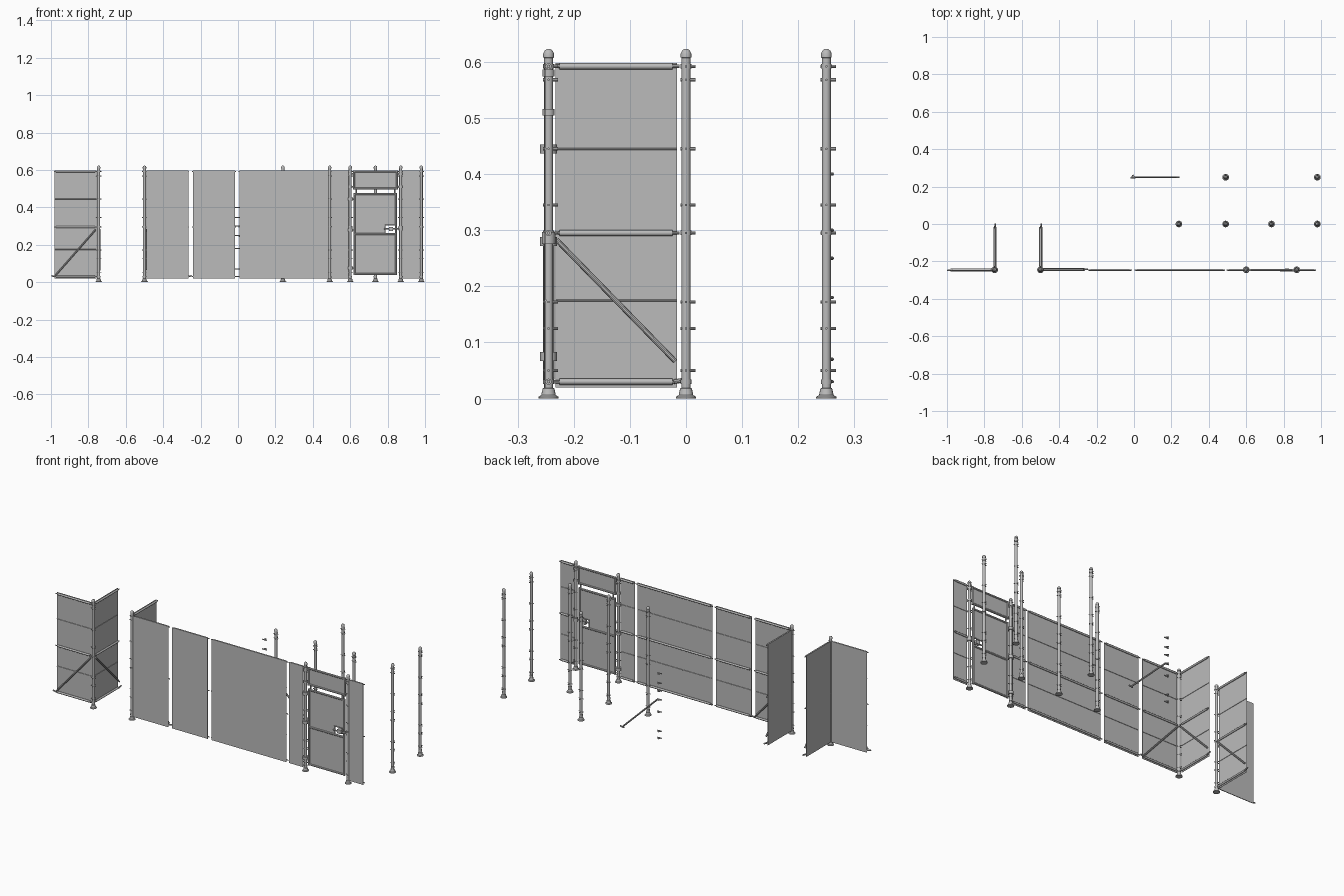
import bpy, bmesh, math
from mathutils import Vector, Matrix

if "Cube" in bpy.data.objects:
    bpy.data.objects.remove(bpy.data.objects["Cube"])

grey = bpy.data.materials.new("galvanised grey")
grey.diffuse_color = (0.5, 0.5, 0.5, 1)
grey.use_nodes = True
grey.node_tree.nodes["Principled BSDF"].inputs["Base Color"].default_value = grey.diffuse_color


def finish(name, bm):
    """Turn a bmesh into a named, shaded object."""
    bmesh.ops.recalc_face_normals(bm, faces=bm.faces)
    me = bpy.data.meshes.new(name)
    bm.to_mesh(me)
    bm.free()
    me.materials.append(grey)
    ob = bpy.data.objects.new(name, me)
    bpy.context.collection.objects.link(ob)
    bpy.context.view_layer.objects.active = ob
    ob.select_set(True)
    bpy.ops.object.shade_smooth_by_angle(angle=math.radians(35))
    ob.select_set(False)
    return ob


def tube(bm, p, q, r, sides=10):
    p, q = Vector(p), Vector(q)
    d = q - p
    m = Matrix.Translation((p + q) / 2) @ d.to_track_quat('Z', 'Y').to_matrix().to_4x4()
    bmesh.ops.create_cone(bm, cap_ends=True, segments=sides, radius1=r, radius2=r,
                          depth=d.length, matrix=m)


def box(bm, lo, hi):
    lo, hi = Vector(lo), Vector(hi)
    m = Matrix.Translation((lo + hi) / 2) @ Matrix.Diagonal((*(hi - lo), 1))
    bmesh.ops.create_cube(bm, size=1, matrix=m)


def lathe(bm, x, y, profile, n=16):
    rings = [[bm.verts.new((x + r * math.cos(2 * math.pi * i / n),
                            y + r * math.sin(2 * math.pi * i / n), z)) for i in range(n)]
             for r, z in profile]
    for a, b in zip(rings, rings[1:]):
        for i in range(n):
            bm.faces.new((a[i], a[(i + 1) % n], b[(i + 1) % n], b[i]))
    bm.faces.new(rings[0])
    bm.faces.new(rings[-1])


# Post: foot flange, shaft and domed cap as one turned profile
POST = [(.018, 0), (.018, .003), (.013, .006), (.0105, .018), (.008, .019), (.008, .607),
        (.0095, .608), (.0095, .615), (.007, .620), (.003, .623)]
PINS = [.05, .125, .172, .295, .345, .445, .568, .592]


def post(name, x, y):
    bm = bmesh.new()
    lathe(bm, x, y, POST)
    for z in PINS:
        tube(bm, (x, y - .010, z), (x, y + .017, z), .0028, 8)
        tube(bm, (x - .014, y, z), (x + .014, y, z), .0022, 8)
    for z in (.295, .592, .03):
        tube(bm, (x, y, z - .004), (x, y, z + .004), .0095, 14)
    return finish(name, bm)


for i, (x, y) in enumerate([(.24, 0), (.49, 0), (.735, 0), (.98, 0), (.49, .25), (.98, .25)]):
    post(f"free_post_{i + 1}", x, y)
for name, x in (("outer_corner_post", -.745), ("inner_corner_post", -.5),
                ("gate_hinge_post", .6), ("gate_latch_post", .87)):
    post(name, x, -.245)


def panel(name, start, u, n, length, brace=False):
    """Sheet running from start along u; rails sit on the side that n points to."""
    s, u, n = Vector((*start, 0)), Vector((*u, 0)), Vector((*n, 0))
    up = Vector((0, 0, 1))

    def at(a, z, o=0.0):
        return s + u * a + up * z + n * o

    bm = bmesh.new()
    a, b = at(0, .02, -.0075), at(length, .598, -.0055)
    box(bm, [min(p, q) for p, q in zip(a, b)], [max(p, q) for p, q in zip(a, b)])
    finish(name + "_sheet", bm)

    # Rails with thinner spigot ends, plus stiffening wires
    bm = bmesh.new()
    for z in (.03, .295, .592):
        tube(bm, at(.008, z), at(length - .008, z), .0055, 12)
        tube(bm, at(-.006, z), at(length + .004, z), .003, 8)
    for z in (.175, .445):
        tube(bm, at(0, z, -.005), at(length, z, -.005), .0018, 6)
    finish(name + "_rails", bm)

    # Diagonal strut falling away from the corner, with a foot hook
    if brace:
        bm = bmesh.new()
        tube(bm, at(.002, .283, .006), at(length - .003, .066 if n.x else .035, .006), .0045)
        tube(bm, at(length - .006, .03, .003), at(length + .018, .034, .003), .004, 8)
        finish(name + "_brace", bm)


Y = -.245
panel("outer_left", (-.757, Y), (-1, 0), (0, -1), .223, True)
panel("outer_return", (-.745, -.233), (0, 1), (1, 0), .217, True)
panel("inner_return", (-.5, -.233), (0, 1), (1, 0), .217, True)
panel("inner_front", (-.49, Y), (1, 0), (0, 1), .225, True)
panel("narrow_front", (-.24, Y), (1, 0), (0, 1), .225)
panel("wide_front", (.008, Y), (1, 0), (0, 1), .475)
panel("gate_side_left", (.5, Y), (1, 0), (0, 1), .09)
panel("gate_side_right", (.88, Y), (1, 0), (0, 1), .09)


def frame(name, x0, x1, zs, r=.0055):
    bm = bmesh.new()
    for x in (x0, x1):
        tube(bm, (x, Y, zs[0] - r), (x, Y, zs[-1] + r), r)
    for z in zs:
        tube(bm, (x0, Y, z), (x1, Y, z), r)
    finish(name, bm)


def sheet(name, areas):
    bm = bmesh.new()
    for x0, x1, z0, z1 in areas:
        box(bm, (x0, Y - .001, z0), (x1, Y + .001, z1))
    finish(name, bm)


# Gate: transom, door leaf with a latch opening
frame("transom_frame", .62, .85, [.5, .592])
sheet("transom_sheet", [(.62, .85, .5, .592)])
frame("door_frame", .622, .845, [.043, .257, .47])
sheet("door_sheet", [(.622, .845, .043, .257), (.622, .785, .257, .305), (.622, .845, .305, .47)])

bm = bmesh.new()
tube(bm, (.785, Y, .257), (.785, Y, .307), .003)
tube(bm, (.783, Y, .305), (.845, Y, .305), .003)
tube(bm, (.78, Y - .006, .285), (.865, Y - .006, .285), .004)
box(bm, (.806, Y - .01, .274), (.83, Y + .008, .296))
finish("door_latch", bm)

# Hinges, clamps and transom couplers on the gate posts
bm = bmesh.new()
for z in (.075, .28, .445):
    tube(bm, (.6, Y, z - .008), (.6, Y, z + .008), .015, 14)
    tube(bm, (.6, Y, z), (.622, Y, z), .0045)
finish("door_hinges", bm)
bm = bmesh.new()
for x, e in ((.6, .62), (.87, .85)):
    for z in (.51, .58):
        tube(bm, (x, Y, z), (e, Y, z), .004)
        tube(bm, (x, Y, z - .006), (x, Y, z + .006), .011, 14)
tube(bm, (.87, Y, .275), (.87, Y, .297), .012, 14)
for x in (.632, .838):
    tube(bm, (x, Y, .472), (x, Y, .498), .004)
finish("gate_couplers", bm)

# Loose diagonal strut and stack of clips behind the wall
bm = bmesh.new()
tube(bm, (.225, .25, .035), (.004, .25, .25), .0045)
tube(bm, (.218, .25, .03), (.242, .25, .034), .004, 8)
finish("loose_brace", bm)
bm = bmesh.new()
for z in (.03, .07, .18, .25, .30, .345, .40):
    tube(bm, (-.018, .247, z), (.008, .247, z), .0032, 8)
    tube(bm, (-.014, .244, z), (-.006, .262, z), .0028, 8)
    tube(bm, (-.006, .262, z), (.004, .25, z), .0025, 8)
finish("loose_clips", bm)
